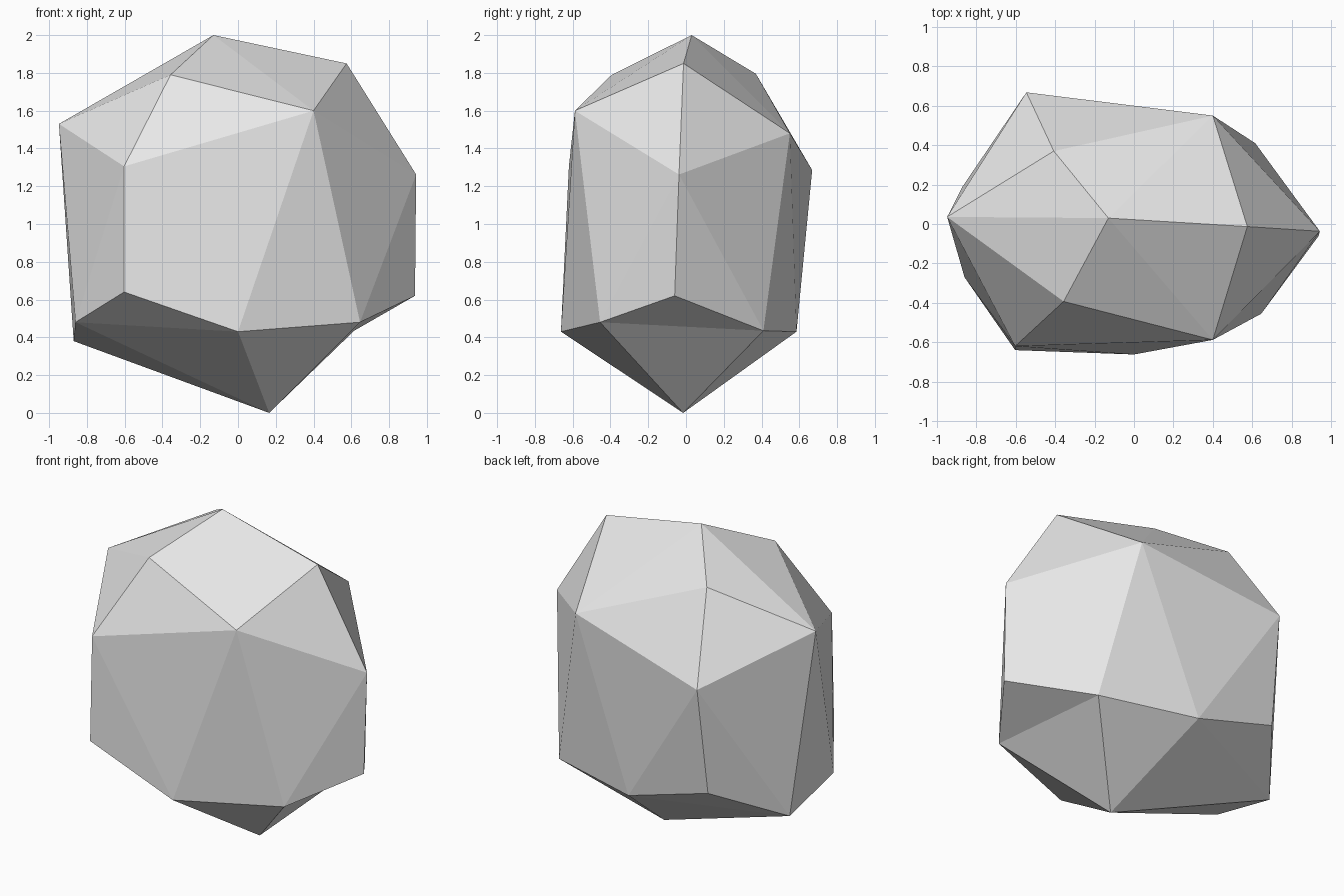
import bpy
import bmesh
from mathutils import Vector

if "Cube" in bpy.data.objects:
    bpy.data.objects.remove(bpy.data.objects["Cube"])

# Corner points of the boulder, grouped by height band
crown = [(-0.13, 0.03, 2.0), (0.575, -0.013, 1.85), (-0.357, -0.393, 1.79), (-0.407, 0.37, 1.795)]
shoulder = [(0.40, -0.588, 1.60), (0.40, 0.55, 1.48), (-0.948, 0.036, 1.53),
            (-0.603, -0.62, 1.305), (-0.546, 0.668, 1.285), (0.943, -0.037, 1.262)]
waist = [(0.937, -0.06, 0.62), (-0.603, -0.64, 0.64), (-0.562, 0.58, 0.592)]
base = [(0.0, -0.662, 0.43), (0.646, -0.455, 0.48), (-0.86, -0.27, 0.48),
        (-0.87, 0.19, 0.38), (0.615, 0.41, 0.435), (0.0, 0.585, 0.43)]
foot = (0.165, -0.015, 0.0)

# Wrap the points in a faceted skin
bm = bmesh.new()
for point in crown + shoulder + waist + base + [foot]:
    bm.verts.new(point)
bmesh.ops.convex_hull(bm, input=bm.verts[:])
bmesh.ops.triangulate(bm, faces=bm.faces[:])


def corner(point):
    return min(bm.verts, key=lambda v: (v.co - Vector(point)).length)


# Undercut on the right: turn the ridge between waist and foot into a hollow
ridge = bm.edges.get((corner(waist[0]), corner(foot)))
if ridge:
    bmesh.ops.rotate_edges(bm, edges=[ridge], use_ccw=False)
bmesh.ops.recalc_face_normals(bm, faces=bm.faces[:])

mesh = bpy.data.meshes.new("boulder")
bm.to_mesh(mesh)
bm.free()
mesh.shade_flat()

# Plain stone colour
stone = bpy.data.materials.new("light grey stone")
stone.diffuse_color = (0.8, 0.8, 0.8, 1.0)
stone.use_nodes = True
stone.node_tree.nodes["Principled BSDF"].inputs["Base Color"].default_value = stone.diffuse_color
mesh.materials.append(stone)

boulder = bpy.data.objects.new("boulder", mesh)
bpy.context.collection.objects.link(boulder)
